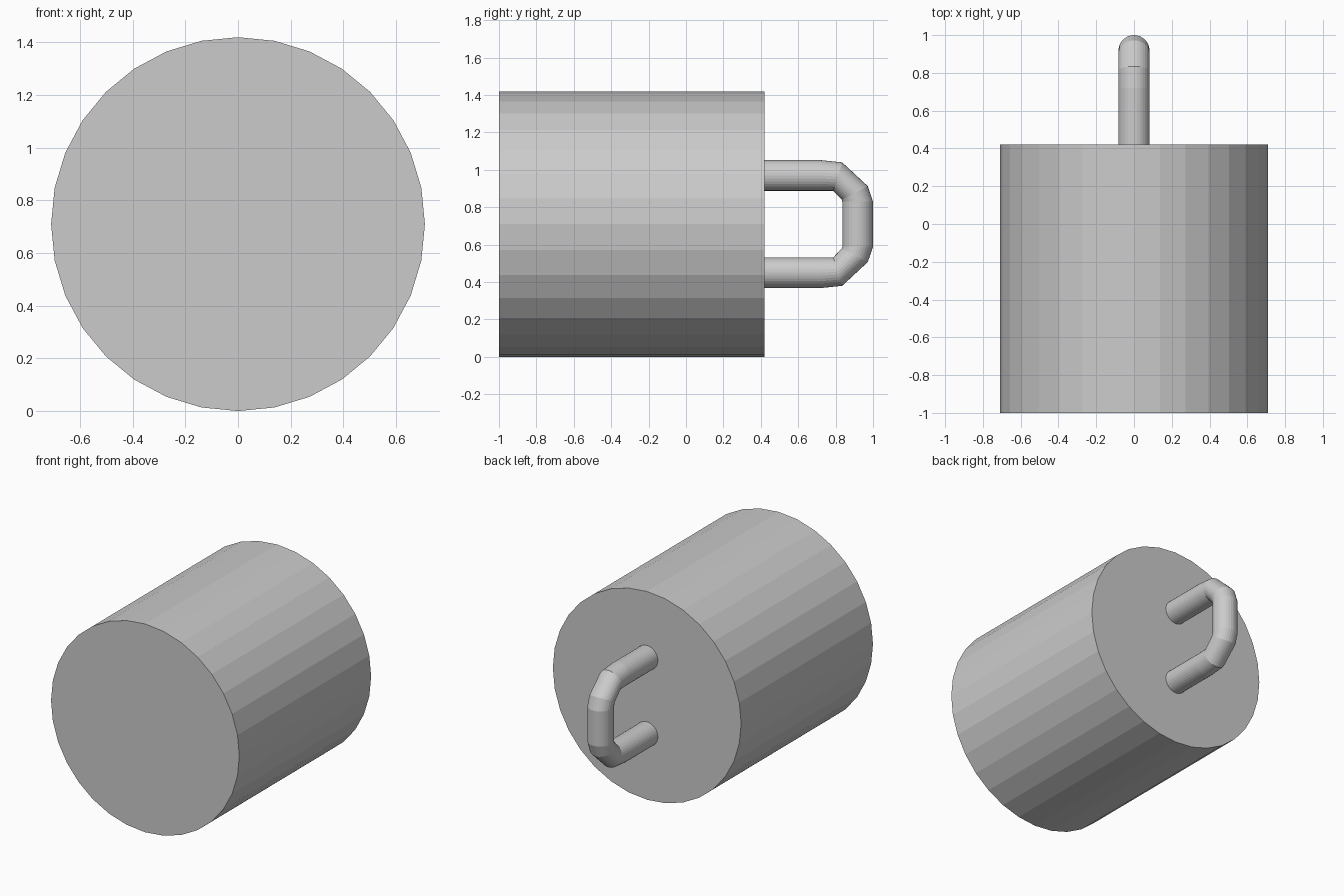
import bpy, bmesh, math
from mathutils import Matrix, Vector

cube = bpy.data.objects.get("Cube")
if cube:
    bpy.data.objects.remove(cube, do_unlink=True)

RADIUS = 0.71          # drum radius, also the height of its axis
FRONT, BACK = -1.0, 0.42
TUBE = 0.082           # handle tube radius
SIDES = 32


def add_object(name, bm):
    bmesh.ops.recalc_face_normals(bm, faces=bm.faces)
    mesh = bpy.data.meshes.new(name)
    bm.to_mesh(mesh)
    bm.free()
    obj = bpy.data.objects.new(name, mesh)
    obj.location.z = RADIUS
    bpy.context.collection.objects.link(obj)
    return obj


# Drum: a faceted cylinder lying along y
bm = bmesh.new()
bmesh.ops.create_cone(
    bm, cap_ends=True, segments=SIDES, radius1=RADIUS, radius2=RADIUS,
    depth=BACK - FRONT,
    matrix=Matrix.Translation((0, (FRONT + BACK) / 2, 0))
    @ Matrix.Rotation(math.pi / 2, 4, "X"))
add_object("drum_body", bm)

# Handle: outer and inner (y, z) of each ring, upper half, z from the drum axis
upper = [
    ((BACK - 0.01, 0.342), (BACK - 0.01, 0.178)),
    ((0.72, 0.342), (0.72, 0.178)),
    ((0.835, 0.33), (0.787, 0.178)),
    ((0.972, 0.203), (0.833, 0.13)),
    ((1.0, 0.12), (0.836, 0.12)),
]
lower = [tuple((y, -z) for y, z in pair) for pair in reversed(upper)]

bm = bmesh.new()
rings = []
for outer, inner in upper + lower:
    outer, inner = Vector((0, *outer)), Vector((0, *inner))
    centre, reach = (outer + inner) / 2, (outer - inner) / 2
    ring = []
    for i in range(SIDES):
        a = math.tau * i / SIDES
        ring.append(bm.verts.new(
            centre + reach * math.cos(a) + Vector((TUBE * math.sin(a), 0, 0))))
    rings.append(ring)
for a, b in zip(rings, rings[1:]):
    for i in range(SIDES):
        j = (i + 1) % SIDES
        bm.faces.new((a[i], a[j], b[j], b[i]))
bm.faces.new(rings[0])
bm.faces.new(rings[-1])
add_object("handle", bm)
